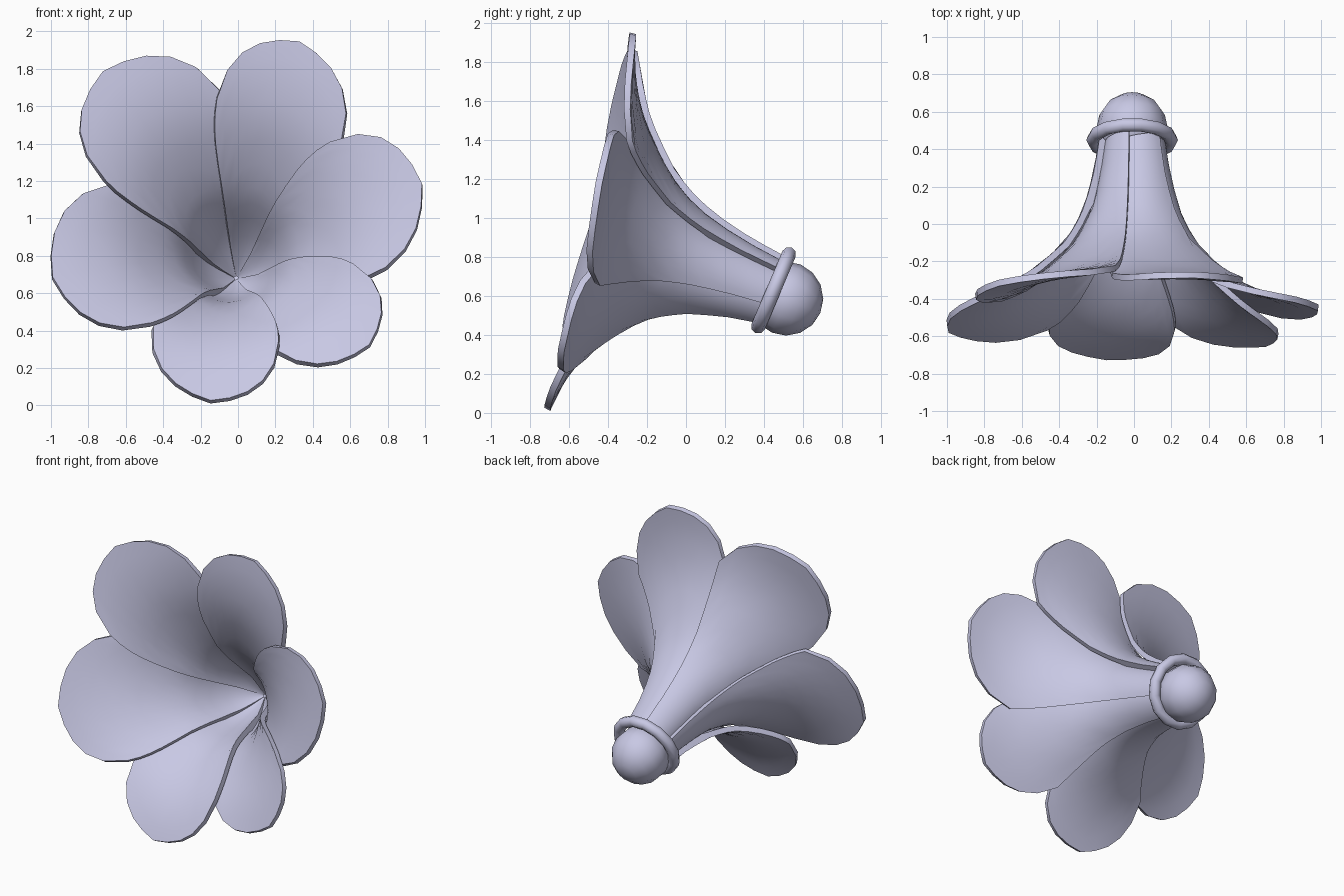
import bpy, math
from mathutils import Vector

cube = bpy.data.objects.get("Cube")
if cube:
    bpy.data.objects.remove(cube)

lavender = bpy.data.materials.new("lavender")
lavender.use_nodes = True
color = (0.58, 0.58, 0.78, 1)
lavender.diffuse_color = color
lavender.node_tree.nodes["Principled BSDF"].inputs["Base Color"].default_value = color

# Flower frame: base of the trumpet and its tilted axis
BASE = Vector((-0.01, 0.45, 0.63))
TILT = math.radians(20)
AXIS = Vector((0, -math.cos(TILT), math.sin(TILT)))
UP = Vector((0, math.sin(TILT), math.cos(TILT)))
SIDE = Vector((1, 0, 0))

# Trumpet profile, outer skin and inner funnel: axis distance and radius of each
PROFILE = [(0, 0.17, 0.15, 0.01), (0.2, 0.2, 0.26, 0.13), (0.4, 0.25, 0.41, 0.215),
           (0.53, 0.31, 0.545, 0.278), (0.64, 0.38, 0.663, 0.354),
           (0.78, 0.53, 0.805, 0.507), (0.86, 0.64, 0.888, 0.62),
           (0.92, 0.76, 0.951, 0.745), (0.965, 0.9, 0.998, 0.892),
           (0.985, 1.02, 1.02, 1.016), (1.0, 1.15, 1.035, 1.147)]


def on_profile(w):
    i = min(int(w), len(PROFILE) - 2)
    p = Vector(PROFILE[i]).lerp(Vector(PROFILE[i + 1]), w - i)
    return Vector(p[:2]), Vector(p[2:])


def param_at_radius(r):
    for i in range(len(PROFILE) - 1):
        r0, r1 = PROFILE[i][1], PROFILE[i + 1][1]
        if r <= r1:
            return i + (r - r0) / (r1 - r0)
    return len(PROFILE) - 1


def finish(obj, name, angle):
    obj.name = name
    obj.data.materials.append(lavender)
    bpy.ops.object.select_all(action="DESELECT")
    obj.select_set(True)
    bpy.context.view_layer.objects.active = obj
    bpy.ops.object.shade_smooth_by_angle(angle=math.radians(angle))


def place(point, phi):
    s, r = point
    h = r * math.sin(phi)
    return BASE + AXIS * (s + 0.12 * h) + UP * h + SIDE * r * math.cos(phi)


# Petal: a pointed slice of the trumpet, one edge lifted over its neighbour
def petal(name, centre, half, tip, cols=10, rows=12):
    verts, faces = [], []
    n = rows + 1
    for c in range(cols + 1):
        u = 2 * c / cols - 1
        v = abs(u)
        end = param_at_radius(tip * (1 - 0.1 * v - 0.2 * v ** 3))
        outer, inner = [], []
        for k in range(n):
            t = k / rows
            phi = math.radians(centre + half * u * (1 - (0.11 + 0.06 * u) * t ** 5))
            skin, lining = on_profile(end * t)
            lift = (lining - skin).normalized() * (0.004 + 0.025 * u)
            outer.append(place(skin + lift, phi))
            inner.append(place(lining + lift * min(1, lining.y / 0.2), phi))
        verts += outer + inner[::-1]
    loop = 2 * n
    for c in range(cols):
        for k in range(loop):
            a, b = c * loop + k, c * loop + (k + 1) % loop
            faces.append((a, b, b + loop, a + loop))
    # Side edges of the petal
    for k in range(rows):
        quad = (k, loop - 1 - k, loop - 2 - k, k + 1)
        faces.append(quad)
        faces.append(tuple(i + cols * loop for i in reversed(quad)))
    mesh = bpy.data.meshes.new(name)
    mesh.from_pydata(verts, [], faces)
    obj = bpy.data.objects.new(name, mesh)
    bpy.context.collection.objects.link(obj)
    finish(obj, name, 50)


petal("left_petal", 12, 37, 1.02)
petal("upper_left_petal", 71, 33, 1.045)
petal("upper_right_petal", 131, 36, 1.09)
petal("right_petal", 197, 39, 1.03)
petal("bottom_petal", 262, 34, 0.985)
petal("lower_left_petal", 317, 31, 0.98)

# Collar ring around the base of the trumpet
bpy.ops.mesh.primitive_torus_add(major_segments=14, minor_segments=8,
                                 major_radius=0.208, minor_radius=0.037,
                                 location=BASE, rotation=(math.radians(90 - 23), 0, 0))
finish(bpy.context.object, "collar_ring", 60)

# Bulb behind the collar
bpy.ops.mesh.primitive_uv_sphere_add(segments=12, ring_count=8, radius=0.19,
                                     location=(-0.01, 0.515, 0.587),
                                     rotation=(math.radians(67), 0, 0))
finish(bpy.context.object, "bulb", 60)
